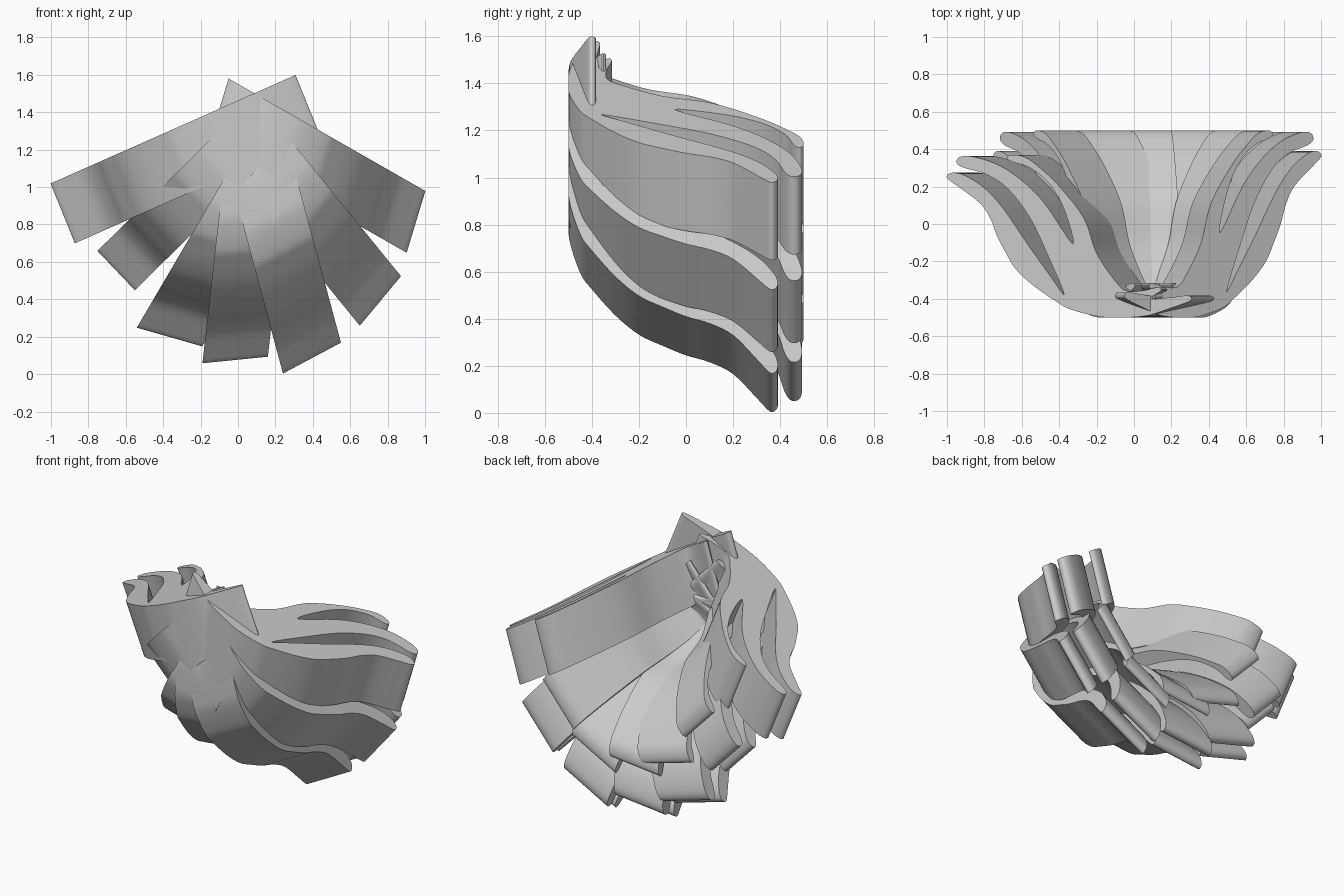
import bpy, bmesh
from mathutils import Vector

if "Cube" in bpy.data.objects:
    bpy.data.objects.remove(bpy.data.objects["Cube"])

# Split-tipped lock profile: u along the lock (0 = outer tip), v = depth
PROFILE = [
    (.63, .003), (.505, .05), (.445, .10), (.35, .20), (.28, .30), (.24, .40),
    (.205, .50), (.18, .60), (.137, .70), (.05, .80), (.005, .85), (0, .873), (.022, .89),
    (.07, .875), (.15, .80), (.23, .67), (.33, .45), (.42, .26), (.48, .14),   # slit 1
    (.41, .39), (.34, .61), (.25, .79), (.16, .88), (.07, .92),
    (.04, .95), (.05, .985), (.10, .99),
    (.20, .945), (.30, .85), (.40, .70), (.515, .45),                          # slit 2
    (.48, .66), (.42, .82), (.34, .92), (.27, .955),
    (.245, .98), (.265, 1.0), (.32, .985),
    (.38, .92), (.46, .805), (.56, .61), (.61, .40), (.68, .24), (.73, .165),  # inner edge
    (.80, .165), (.86, .185), (.875, .165), (.83, .115),                       # root tips
    (.92, .125), (.985, .135), (1, .115), (.985, .095), (.90, .05), (.82, .012), (.73, 0),
]


def smooth_loop(pts, n=4):
    out, c = [], len(pts)
    for i in range(c):
        a, b, d, e = (Vector(pts[(i + k) % c]) for k in (-1, 0, 1, 2))
        for j in range(n):
            t = j / n
            p = .5 * (2 * b + (d - a) * t + (2 * a - 5 * b + 4 * d - e) * t * t
                      + (3 * b - a - 3 * d + e) * t ** 3)
            out.append((p.x, min(max(p.y, 0), 1)))
    return out


LOOP = smooth_loop(PROFILE)


def lock(name, a, b, direction, length, depth):
    """Extrude the profile between outer end corners a and b (x, z)."""
    d = Vector(direction).normalized() * length
    bm = bmesh.new()
    rings = [[bm.verts.new((c[0] + u * d.x, -.5 + v * depth, c[1] + u * d.y))
              for u, v in LOOP] for c in (a, b)]
    n = len(LOOP)
    bm.faces.new(rings[0])
    bm.faces.new(rings[1][::-1])
    for i in range(n):
        j = (i + 1) % n
        bm.faces.new((rings[0][i], rings[1][i], rings[1][j], rings[0][j]))
    bmesh.ops.recalc_face_normals(bm, faces=bm.faces)
    bmesh.ops.triangulate(bm, faces=[f for f in bm.faces if len(f.verts) > 4])
    me = bpy.data.meshes.new(name)
    bm.to_mesh(me)
    bm.free()
    ob = bpy.data.objects.new(name, me)
    bpy.context.collection.objects.link(ob)
    bpy.ops.object.select_all(action='DESELECT')
    ob.select_set(True)
    bpy.context.view_layer.objects.active = ob
    bpy.ops.object.shade_smooth_by_angle(angle=.6)


# Fan of locks, left to right
lock("lock_left_top", (-1, 1.02), (-.87, .70), (1.31, .58), 1.43, .87)
lock("lock_left_mid", (-.75, .66), (-.55, .45), (.71, .70), 1.21, 1)
lock("lock_left_low", (-.54, .25), (-.19, .15), (.44, .75), 1.21, 1)
lock("lock_centre", (-.19, .06), (.16, .095), (.09, .80), 1.21, 1)
lock("lock_right_low", (.24, .005), (.55, .17), (-.26, .966), 1.21, 1)
lock("lock_right_mid", (.65, .26), (.87, .525), (-.63, .775), 1.21, 1)
lock("lock_right_top", (1, .98), (.90, .65), (-1.05, .60), 1.21, 1)
